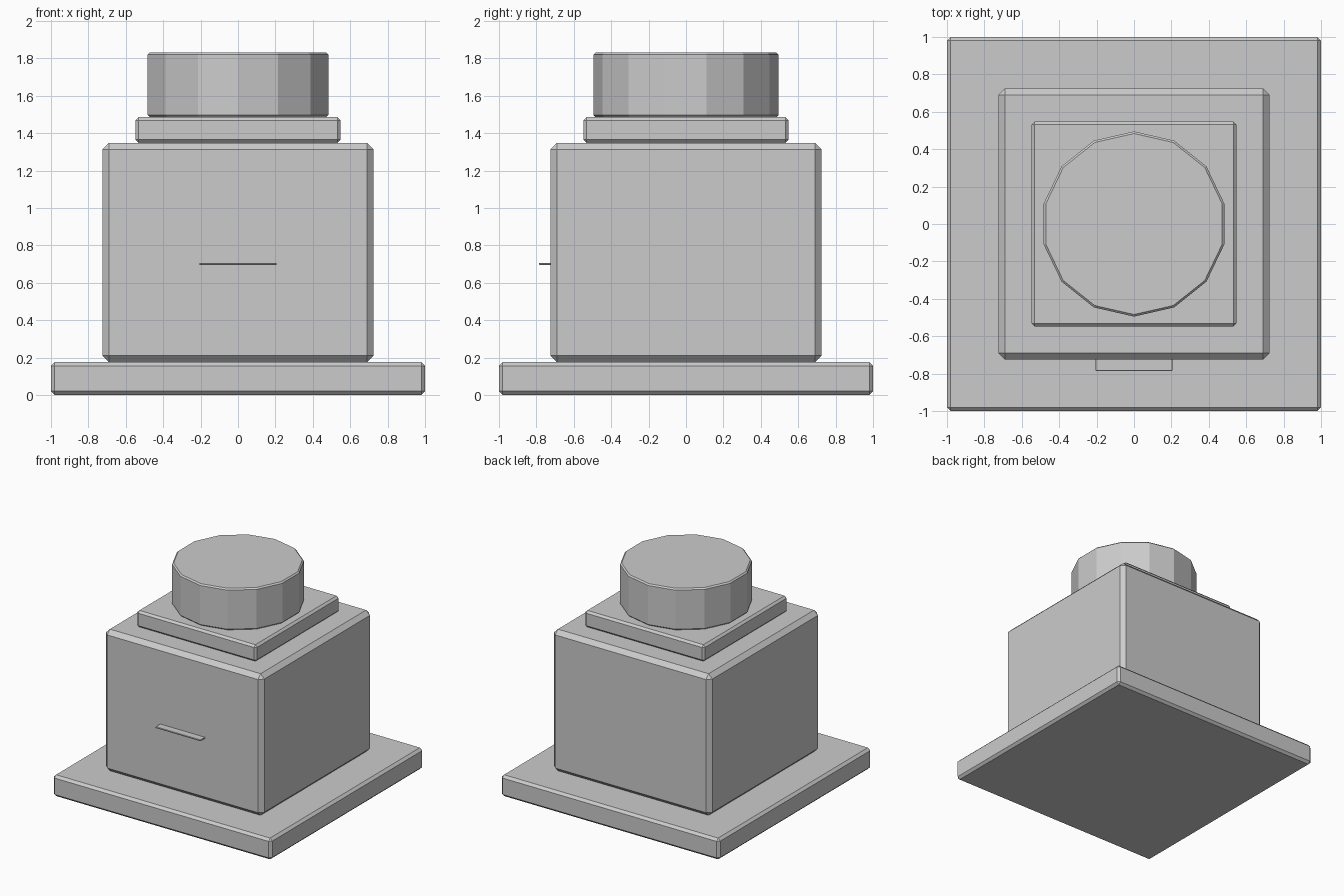
import bpy
from math import pi

if "Cube" in bpy.data.objects:
    bpy.data.objects.remove(bpy.data.objects["Cube"])


def chamfer(obj, width):
    # Single-segment flat chamfer on the sharp edges only
    mod = obj.modifiers.new("chamfer", 'BEVEL')
    mod.width = width
    mod.segments = 1
    mod.limit_method = 'ANGLE'
    mod.angle_limit = pi / 6


def block(name, x, y, z, width):
    # Chamfered box from (min, max) ranges
    lo, hi = zip(x, y, z)
    centre = [(a + b) / 2 for a, b in zip(lo, hi)]
    bpy.ops.mesh.primitive_cube_add(size=1, location=centre)
    obj = bpy.context.object
    obj.name = name
    obj.scale = [b - a for a, b in zip(lo, hi)]
    bpy.ops.object.transform_apply(location=False, rotation=False, scale=True)
    chamfer(obj, width)
    return obj


def square_block(name, half, z, width):
    return block(name, (-half, half), (-half, half), z, width)


# Stacked square tiers
square_block("base_plate", 1.0, (0, 0.176), 0.02)
square_block("body", 0.725, (0.176, 1.348), 0.035)
square_block("collar", 0.548, (1.348, 1.485), 0.017)

# Fourteen-sided cap with a vertex on the +y axis
bpy.ops.mesh.primitive_cylinder_add(
    vertices=14, radius=0.495, depth=0.345, location=(0, 0, 1.6575))
cap = bpy.context.object
cap.name = "round_cap"
chamfer(cap, 0.011)

# Thin ledge on the front face
block("front_ledge", (-0.206, 0.206), (-0.785, -0.72), (0.695, 0.706), 0.002)
